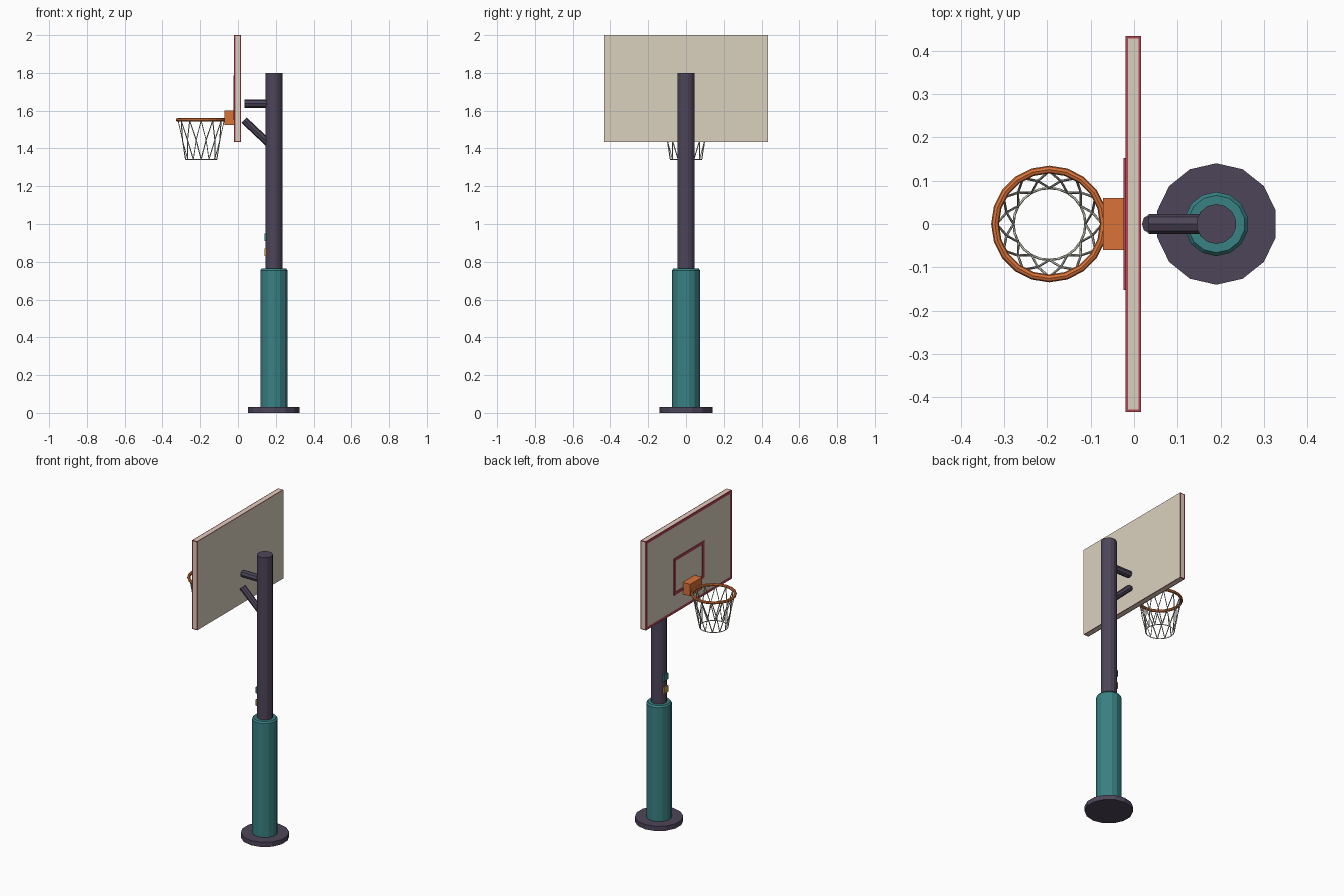
import bpy, bmesh
from math import sin, cos, pi
from mathutils import Vector

if "Cube" in bpy.data.objects:
    bpy.data.objects.remove(bpy.data.objects["Cube"])


def material(name, rgb):
    m = bpy.data.materials.new(name)
    m.diffuse_color = (*rgb, 1)
    m.use_nodes = True
    m.node_tree.nodes["Principled BSDF"].inputs["Base Color"].default_value = m.diffuse_color
    return m


DARK = material("dark_metal", (0.075, 0.06, 0.10))
TEAL = material("teal_padding", (0.04, 0.22, 0.23))
ORANGE = material("orange_metal", (0.70, 0.17, 0.04))
BEIGE = material("beige_board", (0.70, 0.64, 0.52))
RED = material("red_trim", (0.45, 0.06, 0.09))
CORD = material("net_cord", (0.55, 0.54, 0.46))
OCHRE = material("ochre", (0.55, 0.33, 0.07))


def finish(name, bm, *mats):
    bmesh.ops.recalc_face_normals(bm, faces=bm.faces)
    me = bpy.data.meshes.new(name)
    bm.to_mesh(me)
    bm.free()
    for m in mats:
        me.materials.append(m)
    ob = bpy.data.objects.new(name, me)
    bpy.context.collection.objects.link(ob)
    return ob


def add_box(bm, lo, hi):
    lo, hi = Vector(lo), Vector(hi)
    vs = bmesh.ops.create_cube(bm, size=1)["verts"]
    for v in vs:
        v.co = (lo + hi) / 2 + v.co * (hi - lo)


def boxes(name, mat, *pairs):
    bm = bmesh.new()
    for lo, hi in pairs:
        add_box(bm, lo, hi)
    return finish(name, bm, mat)


def lathe(name, mat, profile, centre=(0.19, 0), sides=14, closed=False):
    """Revolve (radius, z) points; caps the ends unless the profile is closed."""
    bm = bmesh.new()
    rings = [[bm.verts.new((centre[0] + r * sin(2 * pi * i / sides),
                            centre[1] + r * cos(2 * pi * i / sides), z))
              for i in range(sides)] for r, z in profile]
    pairs = list(zip(rings, rings[1:]))
    if closed:
        pairs.append((rings[-1], rings[0]))
    else:
        bm.faces.new(rings[0])
        bm.faces.new(rings[-1])
    for a, b in pairs:
        for i in range(sides):
            j = (i + 1) % sides
            bm.faces.new((a[i], a[j], b[j], b[i]))
    return finish(name, bm, mat)


def rod(name, mat, a, b, r, sides=8):
    a, b = Vector(a), Vector(b)
    bm = bmesh.new()
    bmesh.ops.create_cone(bm, cap_ends=True, segments=sides, radius1=r, radius2=r,
                          depth=(b - a).length)
    q = (b - a).to_track_quat('Z', 'Y')
    for v in bm.verts:
        v.co = q @ v.co + (a + b) / 2
    return finish(name, bm, mat)


# Base, padding and pole
lathe("base_plate", DARK, [(0.14, 0), (0.14, 0.03)])
lathe("pole_padding", TEAL, [(0.074, 0.02), (0.074, 0.755), (0.066, 0.765), (0.046, 0.765)])
lathe("pole", DARK, [(0.046, 0.02), (0.046, 1.8)])

# Support arms
rod("upper_arm", DARK, (0.034, 0, 1.637), (0.19, 0, 1.637), 0.023)
rod("lower_arm", DARK, (0.032, 0, 1.55), (0.18, 0, 1.41), 0.020)

# Backboard with red borders on every face but the back
bm = bmesh.new()
add_box(bm, (-0.02, -0.433, 1.435), (0.016, 0.433, 2.0))
bmesh.ops.recalc_face_normals(bm, faces=bm.faces)
for f in list(bm.faces):
    if f.normal.x > 0.5:
        continue
    width = 0.025 if f.normal.x < -0.5 else 0.008
    for border in bmesh.ops.inset_individual(bm, faces=[f], thickness=width)["faces"]:
        border.material_index = 1
finish("backboard", bm, BEIGE, RED)

# Raised target rectangle on the board
X0, X1, W, T, Z0, Z1 = -0.024, -0.018, 0.152, 0.018, 1.55, 1.785
boxes("target_frame", RED,
      ((X0, -W, Z0), (X1, W, Z0 + T)), ((X0, -W, Z1 - T), (X1, W, Z1)),
      ((X0, -W, Z0 + T), (X1, -W + T, Z1 - T)), ((X0, W - T, Z0 + T), (X1, W, Z1 - T)))

# Hoop bracket and rim
boxes("hoop_bracket", ORANGE, ((-0.071, -0.06, 1.525), (-0.02, 0.06, 1.6)))
HOOP = (-0.195, 0)
lathe("hoop_rim", ORANGE,
      [(0.1255 + 0.009 * cos(k * pi / 4), 1.551 + 0.009 * sin(k * pi / 4)) for k in range(8)],
      HOOP, 20, closed=True)

# Net: crossing cords on a tapering cone plus a bottom ring
N, TOP, BOTTOM = 12, 1.547, 1.342


def net_point(angle, t):
    r = 0.122 + (0.083 - 0.122) * t
    return (HOOP[0] + r * cos(angle), HOOP[1] + r * sin(angle), TOP + (BOTTOM - TOP) * t, 1)


cu = bpy.data.curves.new("net", 'CURVE')
cu.dimensions = '3D'
cu.bevel_depth = 0.0028
cu.bevel_resolution = 0
cu.use_fill_caps = True


def cord(points, cyclic=False):
    s = cu.splines.new('POLY')
    s.points.add(len(points) - 1)
    for p, co in zip(s.points, points):
        p.co = co
    s.use_cyclic_u = cyclic


step = 2 * pi / N
for i in range(N):
    for d in (-1, 1):
        cord([net_point(i * step + d * step * t, t) for t in (0, 0.5, 1)])
cord([net_point(i * pi / N, 1) for i in range(2 * N)], True)
cu.materials.append(CORD)
bpy.context.collection.objects.link(bpy.data.objects.new("net", cu))

# Two small plain tags on the board side of the pole
for name, mat, z in (("upper_tag", TEAL, 0.91), ("lower_tag", OCHRE, 0.83)):
    boxes(name, mat, ((0.139, -0.02, z), (0.15, 0.02, z + 0.04)))
